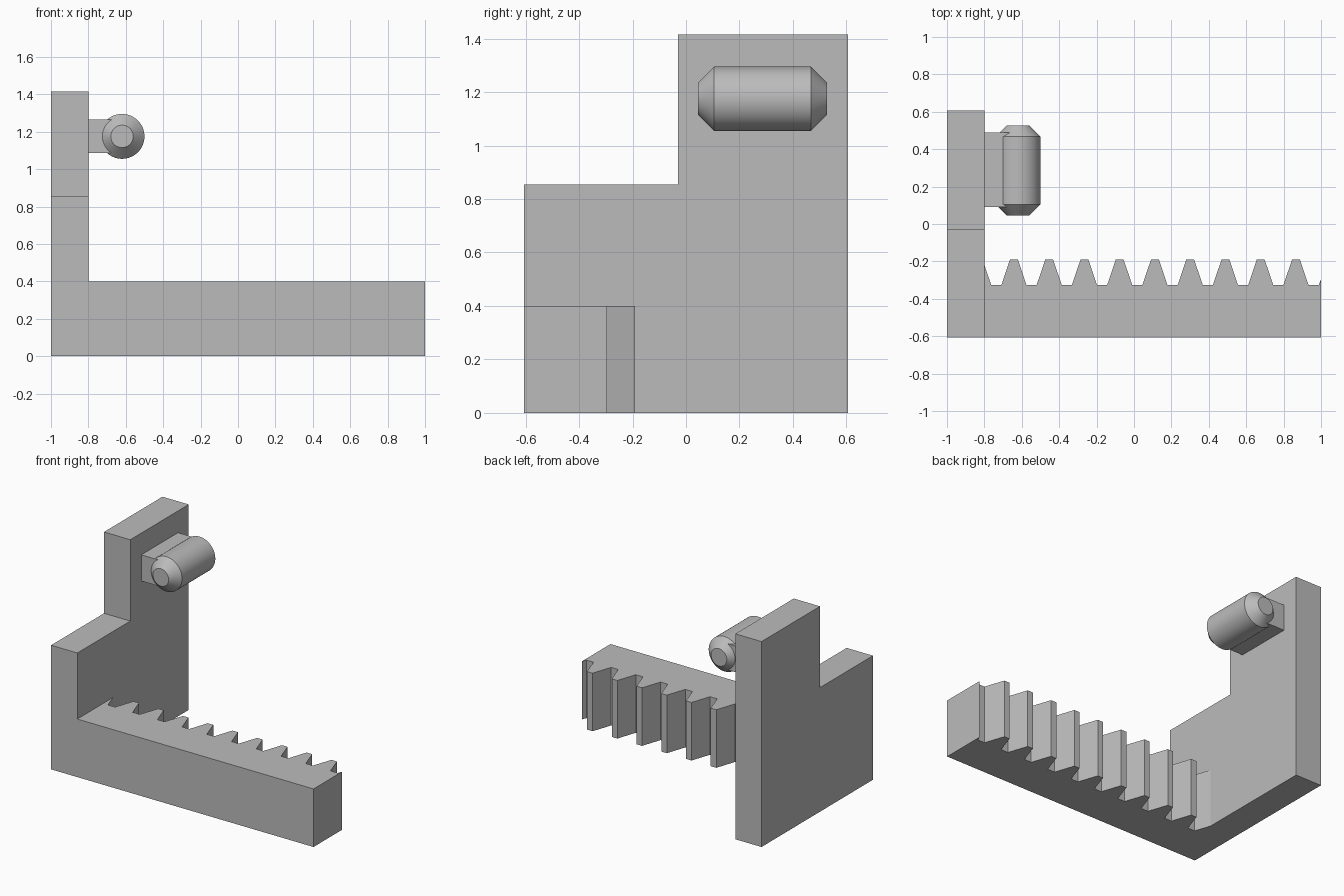
import bpy, bmesh, math
from mathutils import Matrix, Vector

cube = bpy.data.objects.get("Cube")
if cube:
    bpy.data.objects.remove(cube, do_unlink=True)

grey = bpy.data.materials.new("plain grey")
grey.use_nodes = True
grey.diffuse_color = (0.5, 0.5, 0.5, 1)
grey.node_tree.nodes["Principled BSDF"].inputs["Base Color"].default_value = (0.5, 0.5, 0.5, 1)


def finish(name, bm):
    bmesh.ops.recalc_face_normals(bm, faces=bm.faces)
    mesh = bpy.data.meshes.new(name)
    bm.to_mesh(mesh)
    bm.free()
    mesh.materials.append(grey)
    obj = bpy.data.objects.new(name, mesh)
    bpy.context.collection.objects.link(obj)
    return obj


def prism(name, points, direction):
    """Extrude a flat outline along a direction."""
    bm = bmesh.new()
    face = bm.faces.new([bm.verts.new(p) for p in points])
    new = bmesh.ops.extrude_face_region(bm, geom=[face])["geom"]
    verts = [v for v in new if isinstance(v, bmesh.types.BMVert)]
    bmesh.ops.translate(bm, verts=verts, vec=Vector(direction))
    return finish(name, bm)


FRONT, BACK = -0.606, 0.606
WALL = -0.8

# Stepped upright plate
outline = [(FRONT, 0), (BACK, 0), (BACK, 1.415), (-0.03, 1.415), (-0.03, 0.855), (FRONT, 0.855)]
plate = prism("upright_plate", [(-1, y, z) for y, z in outline], (0.2, 0, 0))

# Toothed rack: straight front, trapezoid teeth along the back
ROOT, TIP, PITCH, FIRST = -0.326, -0.19, 0.1885, -0.642
ROOT_HALF, TIP_HALF = 0.067, 0.021
profile = [(1, FRONT), (-0.9, FRONT), (-0.9, TIP), (FIRST - PITCH + TIP_HALF, TIP),
           (FIRST - PITCH + ROOT_HALF, ROOT)]
for i in range(9):
    x = FIRST + i * PITCH
    profile += [(x - ROOT_HALF, ROOT), (x - TIP_HALF, TIP), (x + TIP_HALF, TIP), (x + ROOT_HALF, ROOT)]
profile += [(FIRST + 9 * PITCH - ROOT_HALF, ROOT), (1, -0.295)]
rack = prism("toothed_rack", [(x, y, 0) for x, y in profile], (0, 0, 0.4))

# Weld the rack into the plate so they form one body
union = plate.modifiers.new("weld_rack", 'BOOLEAN')
union.operation = 'UNION'
union.solver = 'EXACT'
union.object = rack
bpy.context.view_layer.objects.active = plate
bpy.ops.object.modifier_apply(modifier=union.name)
bpy.data.objects.remove(rack, do_unlink=True)
plate.name = "plate_with_rack"

# Block that carries the roller
block = [(WALL, 1.085), (-0.665, 1.085), (-0.665, 1.265), (WALL, 1.265)]
prism("roller_bracket", [(x, 0.09, z) for x, z in block], (0, 0.4, 0))

# Roller with chamfered ends, turned about the y axis
bm = bmesh.new()
ends = [(0.045, 0.06), (0.105, 0.12), (0.467, 0.12), (0.527, 0.06)]
SIDES = 64
rings = []
for y, r in ends:
    angles = [2 * math.pi * i / SIDES for i in range(SIDES)]
    rings.append([bm.verts.new((-0.62 + r * math.cos(a), y, 1.175 + r * math.sin(a))) for a in angles])
for a, b in zip(rings, rings[1:]):
    for i in range(SIDES):
        j = (i + 1) % SIDES
        bm.faces.new((a[i], a[j], b[j], b[i]))
bm.faces.new(rings[0])
bm.faces.new(rings[-1])
roller = finish("roller", bm)
bpy.ops.object.select_all(action='DESELECT')
roller.select_set(True)
bpy.context.view_layer.objects.active = roller
bpy.ops.object.shade_smooth_by_angle(angle=math.radians(30))
